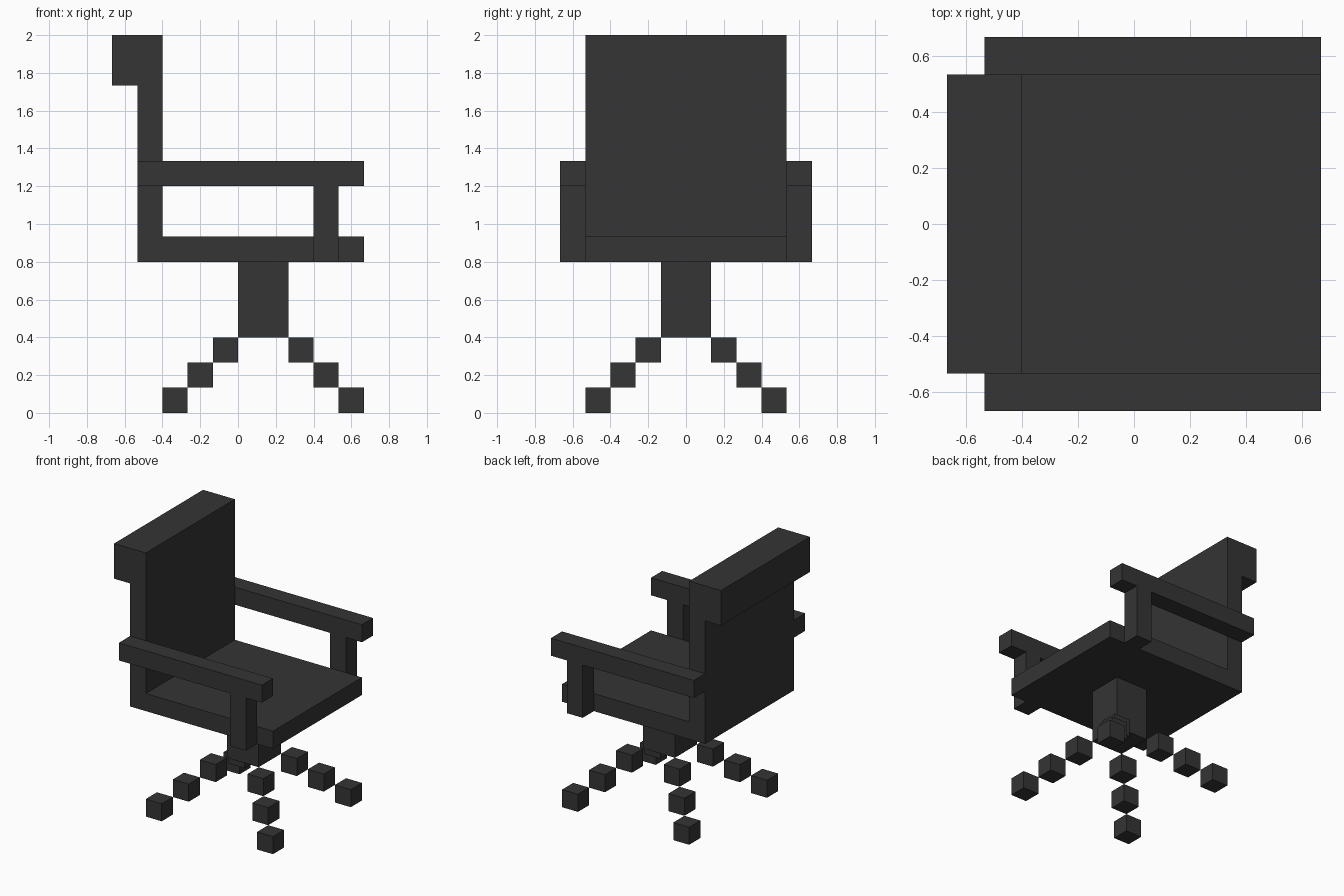
import bpy

U = 2 / 15  # block size of the model

cube = bpy.data.objects.get("Cube")
if cube:
    bpy.data.objects.remove(cube, do_unlink=True)

charcoal = bpy.data.materials.new("charcoal")
charcoal.use_nodes = True
colour = (0.035, 0.035, 0.035, 1)
charcoal.diffuse_color = colour
charcoal.node_tree.nodes["Principled BSDF"].inputs["Base Color"].default_value = colour


def box(name, x, y, z):
    """Add a box from its (low, high) extents, in blocks."""
    spans = (x, y, z)
    bpy.ops.mesh.primitive_cube_add(size=1, location=[(a + b) / 2 * U for a, b in spans])
    obj = bpy.context.object
    obj.name = name
    obj.scale = [(b - a) * U for a, b in spans]
    bpy.ops.object.transform_apply(location=False, rotation=False, scale=True)
    obj.data.materials.append(charcoal)
    return obj


# Seat, backrest and the headrest lip behind it
box("seat", (-3, 5), (-4, 4), (6, 7))
box("backrest", (-4, -3), (-4, 4), (6, 15))
box("headrest", (-5, -4), (-4, 4), (13, 15))

# Armrests and their posts on both sides
for side, y in (("left", (4, 5)), ("right", (-5, -4))):
    box(f"armrest_{side}", (-4, 5), y, (9, 10))
    box(f"armrest_post_{side}", (3, 4), y, (6, 9))

# Central column
box("column", (0, 2), (-1, 1), (3, 6))

# Four diagonal legs stepping down and outward from the column corners
for sx in (-1, 1):
    for sy in (-1, 1):
        leg = f"leg_{'left' if sx > 0 else 'right'}_{'back' if sy > 0 else 'front'}"
        for step in range(1, 4):
            x = sorted((1 + sx * step, 1 + sx * (step + 1)))
            y = sorted((sy * step, sy * (step + 1)))
            box(f"{leg}_step_{step}", x, y, (3 - step, 4 - step))
